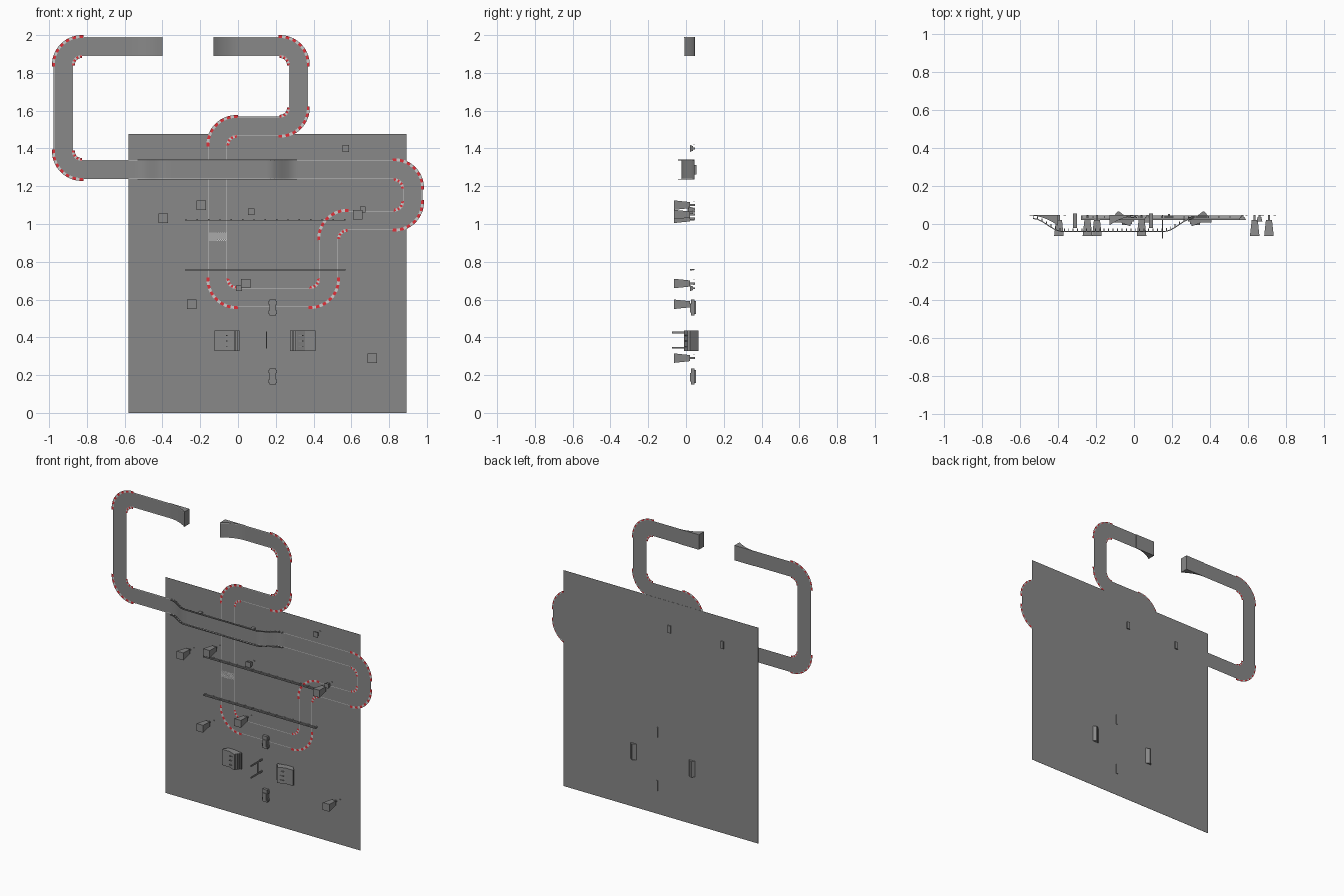
import bpy, bmesh, math
from mathutils import Vector, Matrix

if "Cube" in bpy.data.objects:
    bpy.data.objects.remove(bpy.data.objects["Cube"])

G = 0.047          # ground level (front is -y, so "up" from the ground is -y)
W, R = 0.051, 0.098  # track half width, corner radius


def material(name, rgb):
    m = bpy.data.materials.new(name)
    m.diffuse_color = (*rgb, 1)
    m.use_nodes = True
    m.node_tree.nodes["Principled BSDF"].inputs["Base Color"].default_value = m.diffuse_color
    return m


DARK = material("dark_grey", (0.25, 0.25, 0.25))
RED = material("red", (0.75, 0.03, 0.04))
WHITE = material("white", (0.8, 0.8, 0.78))
PALE = material("pale_grey", (0.6, 0.6, 0.6))


def finish(name, bm, mats=(DARK,), front=False):
    bm.normal_update()
    if front:
        bmesh.ops.reverse_faces(bm, faces=[f for f in bm.faces if f.normal.y > 0.01])
    else:
        bmesh.ops.recalc_face_normals(bm, faces=bm.faces)
    me = bpy.data.meshes.new(name)
    bm.to_mesh(me)
    bm.free()
    for m in mats:
        me.materials.append(m)
    ob = bpy.data.objects.new(name, me)
    bpy.context.collection.objects.link(ob)
    return ob


def add_box(bm, x, y, z, sx, sy, sz):
    bmesh.ops.create_cube(bm, size=1, matrix=Matrix.Translation((x, y, z)) @ Matrix.Diagonal((sx, sy, sz, 1)))


def boxes(name, items):
    bm = bmesh.new()
    for b in items:
        add_box(bm, *b)
    return finish(name, bm)


def quad(bm, pts, mi=0):
    f = bm.faces.new([bm.verts.new(p) for p in pts])
    f.material_index = mi


def smooth(t):
    t = min(max(t, 0), 1)
    return t * t * (3 - 2 * t)


# height of the road: overpass on the long straight, jump ramps at the two ends
def road_y(x, z, horizontal):
    rise = 0
    if horizontal and abs(z - 1.29) < 0.07:
        rise = 0.068 * min(smooth((x + 0.53) / 0.15), smooth((0.31 - x) / 0.15))
    if horizontal and z > 1.87:
        t = (x + 0.55) / 0.15 if x < -0.3 else (0.02 - x) / 0.15
        rise = 0.053 * min(max(t, 0), 1) ** 2
    return G - 0.003 - rise


# centre line of the circuit: straights with rounded corners
ROUTE = [Vector(p) for p in [(-0.40, 1.94), (-0.925, 1.94), (-0.925, 1.288), (0.925, 1.288), (0.925, 1.02),
         (0.48, 1.02), (0.48, 0.61), (-0.107, 0.61), (-0.107, 1.517), (0.32, 1.517), (0.32, 1.94), (-0.13, 1.94)]]
line, corners = [], []      # line: (point, tangent)
start = ROUTE[0]
for i in range(1, len(ROUTE)):
    d = (ROUTE[i] - ROUTE[i - 1]).normalized()
    last = i == len(ROUTE) - 1
    end = ROUTE[i] if last else ROUTE[i] - d * R
    n = max(2, round((end - start).length / 0.02)) if abs(d.x) > 0.5 else 1
    line += [(start.lerp(end, k / n), d) for k in range(n + 1)]
    if not last:
        e = (ROUTE[i + 1] - ROUTE[i]).normalized()
        c = end + e * R
        corners.append((c, -e, d))
        for k in range(1, 12):
            a = k / 12 * math.pi / 2
            line.append((c + (-e * math.cos(a) + d * math.sin(a)) * R, d * math.cos(a) + e * math.sin(a)))
        start = ROUTE[i] + e * R


def ribbon(name, lo, hi, lift, mats=(DARK,)):
    bm = bmesh.new()
    rows = []
    for p, t in line:
        nrm = Vector((-t.y, t.x))
        y = road_y(p.x, p.y, abs(t.x) > 0.99) - lift
        rows.append([bm.verts.new((p.x + nrm.x * o, y, p.y + nrm.y * o)) for o in (lo, hi)])
    for a, b in zip(rows, rows[1:]):
        bm.faces.new((a[0], a[1], b[1], b[0]))
    ob = finish(name, bm, mats, front=True)
    for f in ob.data.polygons:
        f.use_smooth = True
    ob.data.set_sharp_from_angle(angle=math.radians(30))


# ground sheet
boxes("ground", [(0.1565, G + 0.0005, 0.738, 1.473, 0.001, 1.476)])

# road with edge lines
ribbon("road", -W, W, 0)
for side, nm in ((-1, "right"), (1, "left")):
    ribbon("edge_line_" + nm, side * (W - 0.002), side * (W - 0.005), 0.001, [PALE])

# solid filling behind the two jump ramps
for x0, x1, nm in ((-0.55, -0.40, "left"), (0.02, -0.13, "right")):
    xs = [x0 + (x1 - x0) * k / 8 for k in range(9)]
    prof = [(x, road_y(x, 1.94, True) + 0.001) for x in xs] + [(x1, G), (x0, G)]
    bm = bmesh.new()
    lo, hi = [[bm.verts.new((x, y, z)) for x, y in prof] for z in (1.94 - W, 1.94 + W)]
    bm.faces.new(lo)
    bm.faces.new(hi)
    for k in range(len(prof)):
        j = (k + 1) % len(prof)
        bm.faces.new((lo[k], lo[j], hi[j], hi[k]))
    finish("jump_ramp_" + nm, bm)

# red and white kerbs on both sides of each corner
bm = bmesh.new()
for c, u, v in corners:
    for r0, r1, n in ((R + W - 0.006, R + W + 0.009, 13), (R - W - 0.010, R - W + 0.004, 7)):
        for k in range(n):
            pts = []
            for r, s in ((r0, k), (r1, k), (r1, k + 1), (r0, k + 1)):
                a = math.radians(-3 + 96 * s / n)
                q = c + (u * math.cos(a) + v * math.sin(a)) * r
                pts.append((q.x, G - 0.006, q.y))
            quad(bm, pts, k % 2)
finish("kerbs", bm, [RED, WHITE], front=True)

# chequered start line
bm = bmesh.new()
s = 0.1 / 18
for i in range(18):
    for j in range(8):
        x, z = -0.157 + i * s, 0.911 + j * s
        if (i + j) % 2 == 0:
            quad(bm, [(x, G - 0.0045, z), (x + s, G - 0.0045, z), (x + s, G - 0.0045, z + s), (x, G - 0.0045, z + s)])
finish("start_line", bm, [WHITE], front=True)

# overpass rails, posts and pillars
N = 36
for z, nm in ((1.288 - W, "lower"), (1.288 + W, "upper")):
    bm = bmesh.new()
    xs = [-0.53 + 0.84 * k / N for k in range(N + 1)]
    for k, x in enumerate(xs):
        y = road_y(x, z, True)
        add_box(bm, x, y - 0.008, z, 0.005, 0.018, 0.003)
        if k < N:
            y2 = road_y(xs[k + 1], z, True)
            a, b = Vector((x, y - 0.015, z)), Vector((xs[k + 1], y2 - 0.015, z))
            d = b - a
            m = Matrix.Translation((a + b) / 2) @ Matrix.Rotation(math.atan2(d.y, d.x), 4, 'Z')
            bmesh.ops.create_cube(bm, size=1, matrix=m @ Matrix.Diagonal((d.length, 0.005, 0.003, 1)))
    finish("overpass_rail_" + nm, bm)
boxes("overpass_pillars", [(x, 0.018, 1.288, 0.022, 0.076, 0.05) for x in (-0.31, 0.09)])

# two long barriers
for z, nm in ((1.02, "upper"), (0.757, "lower")):
    parts = [(0.145, 0.028, z, 0.85, 0.012, 0.004), (0.145, 0.041, z, 0.85, 0.005, 0.004)]
    parts += [(-0.275 + 0.84 * k / 14, 0.034, z + 0.002, 0.007, 0.024, 0.007) for k in range(15)]
    boxes("barrier_" + nm, parts)

# trees: tapered square crown on a thin trunk (x, z, width, crown height)
TREES = [(-0.195, 1.10, 0.05, 0.085), (-0.395, 1.03, 0.05, 0.085), (0.635, 1.05, 0.05, 0.085),
         (0.04, 0.685, 0.05, 0.085), (-0.245, 0.575, 0.05, 0.085), (0.71, 0.29, 0.05, 0.085),
         (0.57, 1.40, 0.036, 0.016), (0.07, 1.065, 0.036, 0.03), (0.66, 1.077, 0.03, 0.025), (0.005, 0.66, 0.03, 0.016)]
for i, (x, z, w, h) in enumerate(TREES):
    bm = bmesh.new()
    base = 0.022 if h > 0.05 else 0.038
    m = Matrix.Translation((x, base - h / 2, z)) @ Matrix.Rotation(math.pi / 2, 4, 'X') @ Matrix.Rotation(math.pi / 4, 4, 'Z')
    bmesh.ops.create_cone(bm, cap_ends=True, segments=4, radius1=w * 0.45, radius2=w * 0.71, depth=h, matrix=m)
    add_box(bm, x, (base + G) / 2, z, 0.01, G - base, 0.01)
    add_box(bm, x + w * 0.6, G - 0.004, z + 0.02, 0.012, 0.004, 0.004)
    finish("tree_%d" % (i + 1), bm)

# two facing grandstands: stepped seating with a sloping back panel
for side, nm in ((1, "left"), (-1, "right")):
    prof = [(-0.078, 0.066), (-0.086, 0.066), (-0.125, 0.02), (-0.125, 0.008), (-0.07, 0.008), (-0.025, -0.01)]
    for k in range(4):
        x, y = -0.018 + 0.0085 * k, -0.01 + 0.011 * k
        prof += [(x, y), (x, y + 0.011)]
    prof.append((-0.05, 0.044))
    bm = bmesh.new()
    ends = [[bm.verts.new((0.142 + side * (x - 0.142), y, z)) for x, y in prof] for z in (0.327, 0.435)]
    n = len(prof)
    for e in ends:
        bm.faces.new(e)
    for k in range(n):
        bm.faces.new((ends[0][k], ends[0][(k + 1) % n], ends[1][(k + 1) % n], ends[1][k]))
    for z in (0.35, 0.38, 0.41):
        add_box(bm, 0.142 + side * -0.19, -0.001, z, 0.03, 0.01, 0.004)
    finish("grandstand_" + nm, bm)

# gantry between the stands
boxes("gantry", [(0.15, -0.014, 0.345, 0.006, 0.122, 0.01), (0.15, -0.014, 0.425, 0.006, 0.122, 0.01),
                 (0.15, 0.0, 0.385, 0.005, 0.008, 0.08)])

# two parked cars with wheels
for z, nm in ((0.558, "upper"), (0.193, "lower")):
    parts = [(0.184, 0.036, z, 0.036, 0.018, 0.084), (0.184, 0.027, z - 0.004, 0.028, 0.01, 0.044),
             (0.184, 0.048, z, 0.012, 0.008, 0.07)]
    parts += [(0.184 + sx * 0.019, 0.038, z + sz * 0.026, 0.009, 0.016, 0.018) for sx in (-1, 1) for sz in (-1, 1)]
    boxes("car_" + nm, parts)
